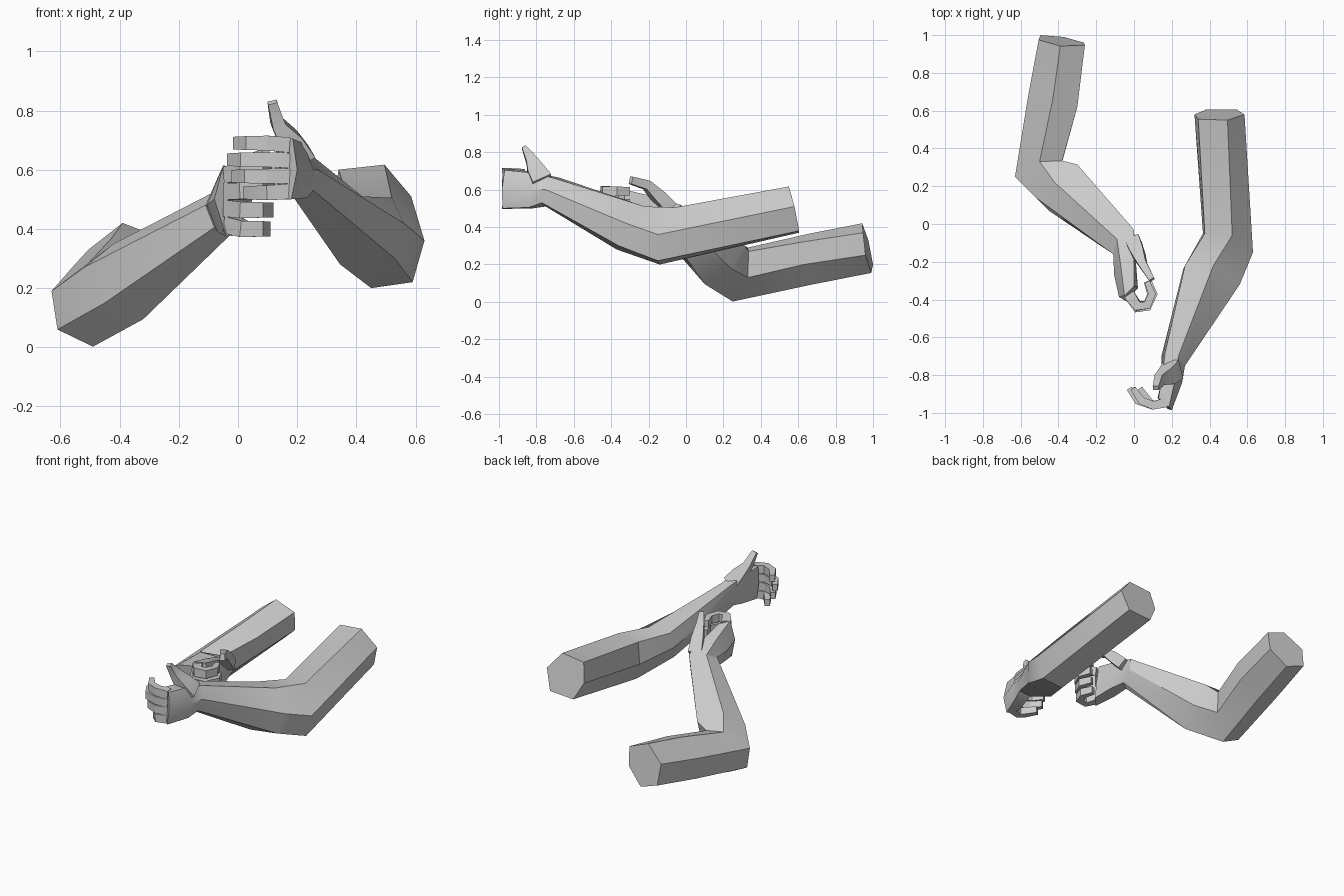
import bpy, bmesh, math
from mathutils import Vector

skin = bpy.data.materials.new("plain_grey")
skin.diffuse_color = (0.6, 0.6, 0.6, 1)


def loft(name, rings):
    """Skin a list of equal rings and cap both ends."""
    bm = bmesh.new()
    vs = [[bm.verts.new(p) for p in r] for r in rings]
    n = len(vs[0])
    for a, b in zip(vs, vs[1:]):
        for i in range(n):
            j = (i + 1) % n
            bm.faces.new((a[i], a[j], b[j], b[i]))
    bm.faces.new(vs[0][::-1])
    bm.faces.new(vs[-1])
    bmesh.ops.recalc_face_normals(bm, faces=bm.faces)
    me = bpy.data.meshes.new(name)
    bm.to_mesh(me)
    bm.free()
    me.materials.append(skin)
    ob = bpy.data.objects.new(name, me)
    bpy.context.collection.objects.link(ob)
    bpy.context.view_layer.objects.active = ob
    ob.select_set(True)
    bpy.ops.object.shade_smooth_by_angle(angle=math.radians(30))
    ob.select_set(False)


def digit(name, path, sizes, hint):
    """Four-sided tapered tube; sizes are (thickness, height along hint)."""
    pts, rings = [Vector(p) for p in path], []
    for i, p in enumerate(pts):
        t = (pts[min(i + 1, len(pts) - 1)] - pts[max(i - 1, 0)]).normalized()
        side = t.cross(Vector(hint)).normalized()
        up = side.cross(t)
        w, h = sizes[i][0] / 2, sizes[i][1] / 2
        rings.append([p + side * w * a + up * h * b
                      for a, b in ((1, 1), (-1, 1), (-1, -1), (1, -1))])
    loft(name, rings)


# Right-hand side arm: shoulder end, elbow, forearm, wrist, heel, knuckles
loft("arm_a", [
    [(.34, .555, .60), (.495, .55, .617), (.585, .58, .51), (.545, .605, .38), (.38, .605, .37), (.32, .58, .48)],
    [(.375, -.05, .49), (.52, -.06, .505), (.63, -.15, .36), (.59, -.15, .22), (.45, -.14, .20), (.365, -.05, .35)],
    [(.27, -.22, .51), (.42, -.22, .51), (.56, -.32, .42), (.53, -.36, .30), (.345, -.37, .28), (.26, -.24, .41)],
    [(.165, -.68, .665), (.235, -.70, .66), (.27, -.75, .60), (.255, -.77, .53), (.185, -.75, .51), (.145, -.70, .59)],
    [(.15, -.80, .69), (.22, -.82, .69), (.255, -.84, .60), (.235, -.84, .505), (.17, -.82, .50), (.15, -.82, .59)],
    [(.13, -.92, .71), (.185, -.97, .705), (.20, -.985, .60), (.18, -.98, .50), (.14, -.92, .50), (.125, -.92, .60)],
])

# Left-hand side arm: shoulder end, mid upper arm, elbow, forearm, wrist, heel, knuckles
loft("arm_b", [
    [(-.39, .942, .42), (-.26, .947, .37), (-.265, .96, .25), (-.37, .99, .155), (-.495, 1.0, .20), (-.505, .975, .33)],
    [(-.43, .66, .365), (-.30, .62, .32), (-.31, .63, .20), (-.42, .66, .09), (-.545, .68, .135), (-.56, .68, .27)],
    [(-.50, .33, .29), (-.38, .335, .27), (-.38, .33, .13), (-.49, .25, .002), (-.61, .25, .06), (-.63, .25, .19)],
    [(-.42, .22, .35), (-.30, .315, .30), (-.27, .24, .18), (-.32, .10, .095), (-.45, .07, .15), (-.52, .14, .27)],
    [(-.09, -.08, .52), (0, -.03, .52), (0, -.04, .45), (-.01, -.11, .395), (-.08, -.17, .405), (-.11, -.16, .48)],
    [(-.07, -.22, .57), (0, -.20, .57), (.01, -.20, .46), (0, -.22, .40), (-.07, -.27, .39), (-.105, -.27, .48)],
    [(-.05, -.38, .615), (0, -.33, .60), (.02, -.33, .48), (.02, -.34, .38), (-.04, -.41, .375), (-.08, -.385, .50)],
])

# Curled fingers, stacked from index to little
z_up = (0, 0, 1)
for i, reach in enumerate((0, -.02, -.005, .035)):
    za, zb = .683 - .052 * i, .69 - .056 * i
    digit(f"finger_a_{i + 1}",
          [(.17, -.945, za), (.10, -.96, zb), (.04 + reach, -.935, zb), (-.005 + reach, -.87, zb)],
          [(.05, .052), (.045, .05), (.042, .047), (.03, .042)], z_up)
    zc, zd = .582 - .056 * i, .592 - .064 * i
    s = (0, .01, .005, -.005)[i]
    digit(f"finger_b_{i + 1}",
          [(-.025, -.375, zc), (.02, -.437 - s, zd), (.07, -.43 - s, zd), (.095 + s, -.37, zd), (.07 + s, -.305, zd)],
          [(.06, .057), (.05, .055), (.045, .052), (.04, .05), (.028, .044)], z_up)

# Thumbs
digit("thumb_a",
      [(.21, -.77, .64), (.175, -.805, .70), (.135, -.825, .755), (.116, -.868, .828)],
      [(.09, .11), (.075, .09), (.045, .06), (.032, .022)], (0, 1, 0))
digit("thumb_b",
      [(-.005, -.09, .50), (.02, -.15, .565), (.045, -.21, .625), (.095, -.295, .65)],
      [(.08, .07), (.07, .065), (.045, .05), (.03, .04)], z_up)
